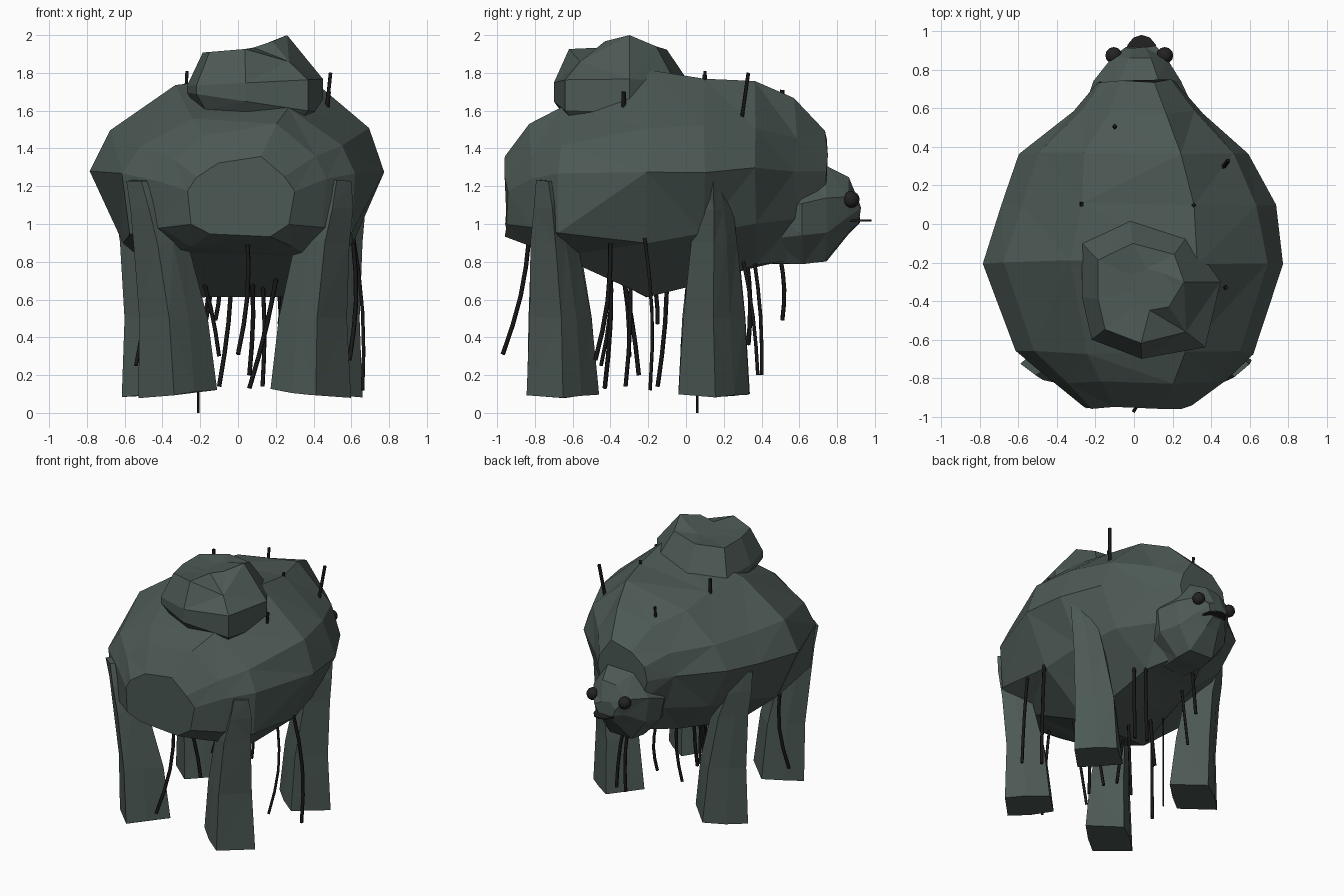
import bpy, bmesh, math, random
from mathutils import Vector

random.seed(4)
cube = bpy.data.objects.get("Cube")
if cube:
    bpy.data.objects.remove(cube)


def material(name, colour):
    mat = bpy.data.materials.new(name)
    mat.use_nodes = True
    mat.diffuse_color = (*colour, 1)
    shader = mat.node_tree.nodes["Principled BSDF"]
    shader.inputs["Base Color"].default_value = (*colour, 1)
    shader.inputs["Roughness"].default_value = 0.9
    return mat


HIDE = material("grey green hide", (0.073, 0.1, 0.09))
HAIR = material("black hair", (0.009, 0.009, 0.009))
FACE = material("charcoal face", (0.016, 0.016, 0.017))


def finish(name, bm, mat):
    bmesh.ops.recalc_face_normals(bm, faces=bm.faces)
    mesh = bpy.data.meshes.new(name)
    bm.to_mesh(mesh)
    bm.free()
    mesh.materials.append(mat)
    obj = bpy.data.objects.new(name, mesh)
    bpy.context.collection.objects.link(obj)
    return obj


def loft(name, rings, jitter=0.0, mat=HIDE):
    """Skin a list of equal-length rings, cap both ends and facet the result."""
    bm = bmesh.new()
    loops = []
    for ring in rings:
        loops.append([bm.verts.new(Vector(p) + Vector(
            [random.uniform(-jitter, jitter) for axis in "xyz"])) for p in ring])
    count = len(loops[0])
    for low, high in zip(loops, loops[1:]):
        for i in range(count):
            j = (i + 1) % count
            bm.faces.new((low[i], low[j], high[j], high[i]))
    bm.faces.new(loops[0])
    bm.faces.new(loops[-1])
    bmesh.ops.triangulate(bm, faces=[f for f in bm.faces if len(f.verts) == 4],
                          quad_method='SHORT_EDGE')
    return finish(name, bm, mat)


def mirrored(profile):
    return profile + [(-u, v) for u, v in reversed(profile)]


def section(outline, y, x, half_width, top, bottom):
    """Upright cross-section at y."""
    mid, half = (top + bottom) / 2, (top - bottom) / 2
    return [(x + u * half_width, y, mid + v * half) for u, v in outline]


# Body: boxy chest, round barrel; the back slopes down to the right
upper = [(0.42, 1), (0.87, 0.5), (1, 0.08)]
chest = mirrored(upper + [(0.95, -0.7), (0.6, -1)])
barrel = mirrored(upper + [(0.78, -0.52), (0.32, -1)])
for outline in (chest, barrel):
    outline[-2:] = [(-0.85, 0.45), (-0.42, 0.86)]
# y, x centre, half width, top, bottom
front = [(-0.95, 0.01, 0.28, 1.36, 0.94), (-0.82, 0.02, 0.44, 1.52, 0.89),
         (-0.67, 0.01, 0.62, 1.62, 0.84)]
rear = [(-0.2, 0, 0.785, 1.82, 0.62), (0.1, 0.02, 0.71, 1.78, 0.7),
        (0.36, 0, 0.59, 1.75, 0.78), (0.58, 0.02, 0.33, 1.66, 0.82),
        (0.74, 0.01, 0.21, 1.5, 1)]
loft("body", [section(chest, *s) for s in front]
     + [section(barrel, *s) for s in rear], 0.012)

# Head
muzzle = mirrored([(0.45, 1), (1, 0.35), (0.9, -0.4), (0.4, -1)])
stations = [(0.45, 0.03, 0.22, 1.24, 0.79), (0.62, 0.03, 0.28, 1.27, 0.79),
            (0.74, 0.02, 0.23, 1.3, 0.8), (0.86, 0.03, 0.135, 1.24, 0.95),
            (0.92, 0.03, 0.075, 1.12, 1)]
loft("head", [section(muzzle, *s) for s in stations], 0.008)

# Shoulder hump: one plan outline, scaled and shifted at each height
plan = [(-0.27, -0.1), (-0.02, 0.02), (0.28, -0.06), (0.45, -0.3), (0.37, -0.64),
        (0.04, -0.7), (-0.22, -0.6), (-0.27, -0.38)]
cx, cy = 0.1, -0.34
rings = []
for z, scale, tilt, shift in [(1.57, 0.85, -0.1, 0), (1.64, 1, -0.15, 0),
                              (1.75, 1, 0.05, 0), (1.93, 0.72, 0.06, -0.02),
                              (1.94, 0.3, 0.1, 0)]:
    rings.append([(cx + (x - cx) * scale + shift, cy + (y - cy) * scale + shift,
                   z + (x - cx) * tilt) for x, y in plan])
rings[3][3] = (0.26, -0.3, 2)
rings[3][4] = (0.27, -0.56, 1.86)
loft("hump", rings)

# Legs: diamond plan, then z, x offset, half width, y offset, half depth
diamond = [(1, 0), (0.5, 0.52), (-0.1, 1), (-1, 0.05), (-0.45, -0.55), (0.1, -1)]
levels = [(0.1, 0, 0.21, 0, 0.19), (0.5, 0.015, 0.18, -0.015, 0.165),
          (0.9, 0.065, 0.145, -0.045, 0.125), (1.08, 0.1, 0.12, -0.06, 0.1),
          (1.23, 0.135, 0.085, -0.075, 0.065)]


def leg(name, x, y, lean_x, lean_y):
    """Leg leaning outward as it rises, on the side given by the sign of x."""
    side = math.copysign(1, x)
    rings = []
    for z, dx, wide, dy, deep in levels:
        tilt = 0.022 if z < 0.2 else 0
        rings.append([(x + side * (dx * lean_x + u * wide),
                       y + dy * lean_y + v * deep, z - tilt * u) for u, v in diamond])
    loft(name, rings, 0.006)


leg("front_leg_left", 0.385, -0.65, 1, 1)
leg("front_leg_right", -0.32, -0.65, 1.35, 1)
leg("back_leg_left", 0.445, 0.15, 1.1, 0)
leg("back_leg_right", -0.4, 0.15, 1.3, 0)

# Eyes and mouth
for x, label in ((0.16, "left"), (-0.105, "right")):
    bm = bmesh.new()
    bmesh.ops.create_uvsphere(bm, u_segments=12, v_segments=8, radius=0.044)
    bmesh.ops.translate(bm, verts=bm.verts, vec=(x, 0.875, 1.13))
    eye = finish("eye_" + label, bm, FACE)
    for poly in eye.data.polygons:
        poly.use_smooth = True

mouth = [[(0.04 + 0.085 * math.cos(math.tau * k / 12),
           0.88 + 0.102 * math.sin(math.tau * k / 12), z) for k in range(12)]
         for z in (1.014, 1.023)]
loft("mouth", mouth, 0, FACE)


def hair(name, start, end, bend=0.0, radius=0.012):
    """Thin four-sided strand, bowed in the middle."""
    curve = bpy.data.curves.new(name, 'CURVE')
    curve.dimensions = '3D'
    curve.bevel_depth = radius
    curve.bevel_resolution = 0
    curve.use_fill_caps = True
    a, b = Vector(start), Vector(end)
    line = curve.splines.new('POLY')
    line.points.add(4)
    for k, point in enumerate(line.points):
        t = k / 4
        bow = Vector((bend, bend, 0)) * math.sin(math.pi * t)
        point.co = (*(a.lerp(b, t) + bow), 1)
    obj = bpy.data.objects.new(name, curve)
    bpy.context.collection.objects.link(obj)
    curve.materials.append(HAIR)


# Long hairs on the flanks: root and tip
strands = [((0.05, -0.83, 0.93), (0, -0.97, 0.31)),
           ((0.61, -0.22, 0.94), (0.66, -0.19, 0.12)),
           ((0.61, -0.4, 0.9), (0.59, -0.48, 0.28)),
           ((-0.5, -0.4, 0.85), (-0.54, -0.45, 0.25))]
for i, (root, tip) in enumerate(strands):
    hair("long_hair_%d" % i, root, tip, 0.025)
hair("trailing_hair", (-0.21, 0.06, 0.8), (-0.21, 0.06, 0), 0, 0.006)

# Belly hairs: root x, y, then tip x, y, z
belly = [(0.12, -0.3, 0.13, -0.32, 0.14), (0.22, -0.4, 0.06, -0.43, 0.13),
         (-0.03, -0.1, -0.1, -0.15, 0.14), (-0.22, -0.35, -0.1, -0.3, 0.3),
         (0.25, 0.3, 0.31, 0.38, 0.2), (0.2, 0.36, 0.22, 0.4, 0.2),
         (-0.1, 0.5, -0.12, 0.51, 0.49), (-0.13, 0, -0.2, -0.02, 0.35),
         (-0.15, 0.32, -0.2, 0.33, 0.36), (0.22, -0.2, 0.22, -0.15, 0.47),
         (0.07, -0.36, 0.06, -0.25, 0.2)]
for i, (x, y, *tip) in enumerate(belly):
    hair("belly_hair_%d" % i, (x, y, 0.82), tip, 0.015)

# Short bristles on the back
bristles = [((0.46, 0.29, 1.52), (0.49, 0.33, 1.8)),
            ((-0.28, 0.11, 1.62), (-0.27, 0.1, 1.81)),
            ((-0.1, 0.5, 1.6), (-0.1, 0.51, 1.71)),
            ((0.31, 0.09, 1.7), (0.31, 0.1, 1.79)),
            ((0.47, -0.33, 1.6), (0.48, -0.33, 1.7))]
for i, (root, tip) in enumerate(bristles):
    hair("bristle_%d" % i, root, tip)
